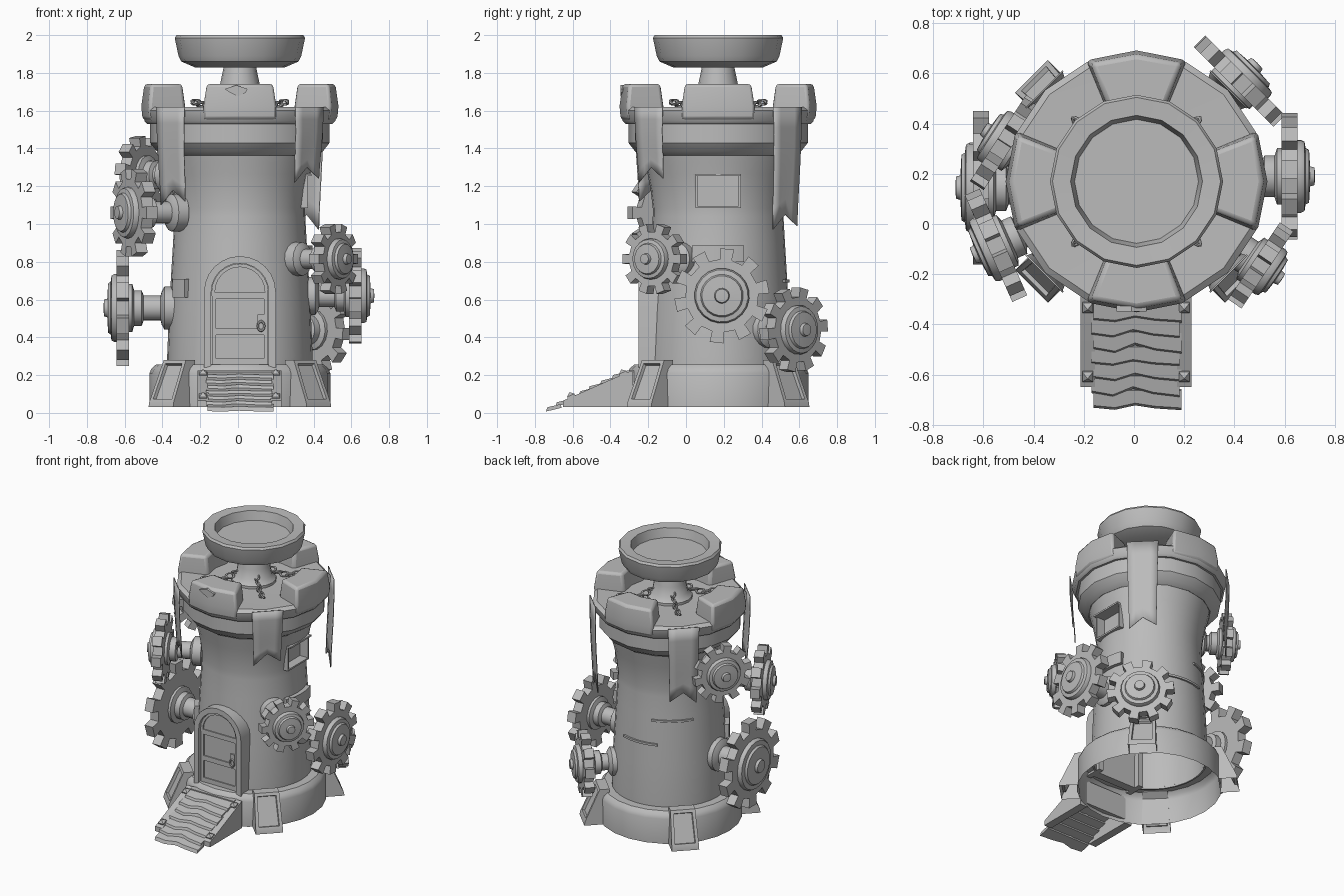
import bpy, bmesh, math
from math import sin, cos, pi, radians
from mathutils import Matrix, Vector

if "Cube" in bpy.data.objects:
    bpy.data.objects.remove(bpy.data.objects["Cube"])

CX, CY = 0.01, 0.17                      # tower axis
T = Matrix.Translation
RX = lambda a: Matrix.Rotation(a, 4, 'X')
RZ = lambda a: Matrix.Rotation(a, 4, 'Z')
AXIS = T((CX, CY, 0))
UPRIGHT = RX(pi / 2)                     # local y -> up, local z -> towards the front

stone = bpy.data.materials.new("grey_stone")
stone.diffuse_color = (0.5, 0.5, 0.5, 1)
stone.use_nodes = True
stone.node_tree.nodes["Principled BSDF"].inputs["Base Color"].default_value = stone.diffuse_color


def finish(name, bm, M, angle=35):
    bmesh.ops.remove_doubles(bm, verts=bm.verts, dist=0.0005)
    bmesh.ops.recalc_face_normals(bm, faces=bm.faces)
    bm.transform(M)
    me = bpy.data.meshes.new(name)
    bm.to_mesh(me)
    bm.free()
    me.materials.append(stone)
    me.shade_smooth()
    me.set_sharp_from_angle(angle=radians(angle))
    ob = bpy.data.objects.new(name, me)
    bpy.context.collection.objects.link(ob)
    return ob


def lathe(name, prof, n=16, M=AXIS, closed=False, arc=None, angle=35):
    """Turn (radius, z) points about local z; arc=(start, end) gives a closed partial ring."""
    bm = bmesh.new()
    a0, a1 = arc or (0, 2 * pi)
    steps = n + 1 if arc else n
    rings = []
    for i in range(steps):
        a = a0 + (a1 - a0) * i / n
        rings.append([bm.verts.new((max(r, 1e-5) * cos(a), max(r, 1e-5) * sin(a), z)) for r, z in prof])
    k = len(prof)
    for i in range(n):
        A, B = rings[i], rings[(i + 1) % steps]
        for j in range(k if closed else k - 1):
            bm.faces.new((A[j], B[j], B[(j + 1) % k], A[(j + 1) % k]))
    if arc:
        bm.faces.new(rings[0])
        bm.faces.new(rings[-1])
    return finish(name, bm, M, angle)


def prism_bm(pts, depth):
    bm = bmesh.new()
    lo = [bm.verts.new((x, y, -depth / 2)) for x, y in pts]
    hi = [bm.verts.new((x, y, depth / 2)) for x, y in pts]
    bm.faces.new(lo[::-1])
    bm.faces.new(hi)
    for i in range(len(pts)):
        j = (i + 1) % len(pts)
        bm.faces.new((lo[i], lo[j], hi[j], hi[i]))
    return bm


def prism(name, pts, depth, M):
    return finish(name, prism_bm(pts, depth), M)


def box(name, c, s, M=Matrix()):
    x, y = s[0] / 2, s[1] / 2
    return prism(name, [(-x, -y), (x, -y), (x, y), (-x, y)], s[2], M @ T(c))


def bevel(ob, w):
    m = ob.modifiers.new("soft_edges", 'BEVEL')
    m.width, m.segments, m.limit_method = w, 2, 'ANGLE'


# ---- tower body, window, base and crown ---------------------------------
# extra rings hug the window so the smooth shading stays clean around it
outer = [(0.385, 0.24), (0.385, 0.3), (0.375, 0.55), (0.354, 0.9), (0.346, 1.04), (0.346, 1.085),
         (0.357, 1.18), (0.373, 1.265), (0.39, 1.33), (0.405, 1.4)]
body = lathe("tower_wall", outer + [(r - 0.012, z) for r, z in outer[::-1]], 32, closed=True)
cutter = box("window_cutter", (0.4, 0, 1.175), (0.3, 0.22, 0.16), AXIS)
cutter.hide_render = True
cutter.hide_set(True)
cut = body.modifiers.new("window", 'BOOLEAN')
cut.object, cut.solver = cutter, 'EXACT'
box("window_back", (0.29, 0, 1.175), (0.01, 0.24, 0.18), AXIS)
for s in (-1, 1):
    box("window_jamb", (0.324, s * 0.115, 1.175), (0.07, 0.012, 0.18), AXIS)
    box("window_ledge", (0.33 + s * 0.005, 0, 1.175 + s * 0.085), (0.08 + s * 0.01, 0.24, 0.012), AXIS)

lathe("base_ring", [(0.479, 0.03), (0.479, 0.21), (0.468, 0.235), (0.445, 0.255), (0.375, 0.255)], 24)
lathe("crown_collar", [(0.39, 1.37), (0.405, 1.362), (0.44, 1.385), (0.475, 1.43), (0.475, 1.54), (0.46, 1.545)])
lathe("crown_floor", [(0.46, 1.53), (0.49, 1.53), (0.505, 1.545), (0.515, 1.6), (0.49, 1.62),
                      (0.34, 1.615), (0, 1.61)])

# merlons on the four sides
for i in range(4):
    bm = bmesh.new()
    layers = []
    for z, ro, ri, h in ((1.55, 0.515, 0.31, 22.5), (1.625, 0.522, 0.31, 22.5), (1.742, 0.505, 0.325, 21)):
        arcs = [(ro, -h), (ro, 0), (ro, h), (ri, h), (ri, 0), (ri, -h)]
        layers.append([bm.verts.new((r * cos(radians(a)), r * sin(radians(a)), z)) for r, a in arcs])
    for A, B in zip(layers, layers[1:]):
        for j in range(6):
            bm.faces.new((A[j], A[(j + 1) % 6], B[(j + 1) % 6], B[j]))
    for L in (layers[0], layers[-1]):
        bm.faces.new((L[0], L[1], L[4], L[5]))
        bm.faces.new((L[1], L[2], L[3], L[4]))
    bevel(finish("merlon", bm, AXIS @ RZ(i * pi / 2)), 0.018)
prism("merlon_chip", [(-0.08, 1.715), (-0.02, 1.735), (0.04, 1.715), (0.03, 1.695), (-0.01, 1.675), (-0.05, 1.695)],
      0.04, T((CX, -0.328, 0)) @ UPRIGHT)

# ---- pedestal, bowl and chains ------------------------------------------
lathe("pedestal", [(0, 1.6), (0.15, 1.6), (0.15, 1.63), (0.12, 1.66), (0.107, 1.73), (0.085, 1.835), (0, 1.835)])
lathe("bowl", [(0, 1.828), (0.235, 1.828), (0.31, 1.86), (0.325, 1.89), (0.345, 1.985), (0.335, 2.0),
               (0.263, 1.995), (0.247, 1.93), (0, 1.93)], angle=40)
ring = [(0.022 + 0.007 * cos(k * pi / 3), 0.007 * sin(k * pi / 3)) for k in range(6)]
for i in range(4):
    for k in range(6):
        t = k / 5
        M = AXIS @ RZ(pi / 4 + i * pi / 2) @ T((0.12 + 0.21 * t, 0, 1.68 - 0.12 * t * (1 - t) - 0.035 * t))
        lathe("chain_link", ring, 10, M @ RX(pi / 4 + (k % 2) * pi / 2) @ Matrix.Diagonal((1.25, 0.8, 1, 1)), True)

# ---- foot buttresses with an inset sloping panel, open underneath -------
for i in range(4):
    bm = prism_bm([(0.465, 0.03), (0.592, 0.03), (0.588, 0.055), (0.487, 0.28), (0.42, 0.28), (0.42, 0.25),
                   (0.465, 0.22)], 0.185)
    for v in bm.verts:
        v.co.z *= 1.01 - 0.4 * v.co.y
    bmesh.ops.recalc_face_normals(bm, faces=bm.faces)
    face = [f for f in bm.faces if f.normal.x > 0.8 and f.calc_area() > 0.02]
    bmesh.ops.inset_region(bm, faces=face, thickness=0.03, depth=0)
    bmesh.ops.inset_region(bm, faces=face, thickness=0.004, depth=-0.018)
    under = [f for f in bm.faces if f.normal.y < -0.9 and f.calc_center_median().y < 0.04]
    bmesh.ops.delete(bm, geom=under, context='FACES')
    finish("foot_buttress", bm, AXIS @ RZ(pi / 4 + i * pi / 2) @ UPRIGHT, 25)

# ---- hanging banners ----------------------------------------------------
for ang, low, side in ((-45, 1.22, 1), (45, 0.97, 1), (135, 1.06, -1), (225, 1.1, 1)):
    bm = bmesh.new()
    rows = []
    for r in range(7):
        t = r / 6
        row = []
        for c, tail in enumerate((0, 0.04, 0.08, 0.05, 0.02)):
            u = (c / 4 - 0.5) * side
            z = 1.62 + (low + tail * t - 1.62) * t
            row.append(bm.verts.new((0.522 - 0.015 * t + 0.004 * sin(t * 5), u * (0.21 - 0.03 * t), z)))
        rows.append(row)
    for A, B in zip(rows, rows[1:]):
        for c in range(4):
            bm.faces.new((A[c], A[c + 1], B[c + 1], B[c]))
    ob = finish("banner", bm, AXIS @ RZ(radians(ang)))
    ob.modifiers.new("cloth", 'SOLIDIFY').thickness = 0.006


# ---- arched door --------------------------------------------------------
def arch(w, foot=0.24, spring=0.64, n=12):
    return [(w, foot)] + [(w * cos(pi * k / n), spring + w * sin(pi * k / n)) for k in range(n + 1)] + [(-w, foot)]


DOOR = T((CX, 0, 0)) @ UPRIGHT
prism("door_frame", arch(0.19) + arch(0.152)[::-1], 0.13, DOOR @ T((0, 0, 0.187)))
prism("door_panel", arch(0.152), 0.06, DOOR @ T((0, 0, 0.192)))
prism("door_arch_trim", arch(0.15, 0.62) + arch(0.132, 0.62)[::-1], 0.012, DOOR @ T((0, 0, 0.226)))
for z in (0.27, 0.43, 0.62):
    box("door_batten", (0, z, 0.225), (0.29, 0.035, 0.01), DOOR)
for s in (-1, 1):
    box("door_stile", (s * 0.137, 0.44, 0.226), (0.02, 0.38, 0.012), DOOR)
box("handle_plate", (0.112, 0.48, 0.232), (0.035, 0.08, 0.012), DOOR)
lathe("door_handle", ring, 12, DOOR @ T((0.112, 0.46, 0.242)) @ Matrix.Diagonal((0.8, 1.1, 1, 1)), True)

# ---- ramp ---------------------------------------------------------------
for x in (-0.185, 0.2):
    prism("ramp_rail", [(0.45, 0.03), (0.82, 0.03), (0.82, 0.065), (0.48, 0.215), (0.45, 0.225)],
          0.058, T((x, CY, 0)) @ RZ(-pi / 2) @ UPRIGHT)
    for y, z in ((-0.605, 0.082), (-0.33, 0.203)):
        lathe("rail_stud", [(0.03, -0.01), (0.03, 0.012), (0, 0.03)], 4,
              T((x, y, z)) @ RX(0.41) @ RZ(pi / 4), angle=20)
box("door_sill", (CX, -0.295, 0.14), (0.35, 0.04, 0.17))
edge = [(-0.175, 0.0), (-0.09, -0.012), (-0.01, 0.014), (0.07, -0.004), (0.175, -0.014)]
for k in range(7):                        # lapped planks with ragged, splayed lower edges
    y = -0.35 - k * 0.058
    front = [(px, py * (0.7 + 0.3 * (k % 3)) - 0.024) for px, py in edge]
    back = [(px, 0.038) for px, py in edge[::-1]]
    bm = prism_bm(front + back, 0.02)
    for v in bm.verts:
        if v.co.z < 0 and v.co.y < 0.02:
            v.co.y -= 0.014
    finish("ramp_plank", bm, T((CX + (-1) ** k * 0.004, y, 0.199 - k * 0.0285)) @ RX(0.24), 20)

# ---- raised stone bands -------------------------------------------------
for a0, a1, z0, z1, r in ((205, 222, 0.61, 0.71, 0.395), (105, 150, 0.86, 0.875, 0.365), (70, 112, 0.69, 0.705, 0.378),
                          (-21, 21, 0.80, 0.885, 0.385)):
    lathe("stone_band", [(0.35, z0), (r, z0), (r, z1), (0.35, z1)], 8, AXIS, True, (radians(a0), radians(a1)))


# ---- gears on axles -----------------------------------------------------
def gear(x, y, z, ang, r, teeth, phase=0.0):
    d = Vector((cos(radians(ang)), sin(radians(ang)), 0))
    M = T((x, y, z)) @ d.to_track_quat('Z', 'Y').to_matrix().to_4x4() @ RZ(phase)
    pts, step = [], 2 * pi / teeth
    for k in range(teeth):
        for f, q in ((-0.25, 0.77), (-0.23, 1), (0.23, 1), (0.25, 0.77)):
            a = (k + f) * step
            pts.append((r * q * cos(a), r * q * sin(a)))
    prism("gear_wheel", pts, 0.065, M)
    lathe("gear_hub", [(0, 0), (0.58 * r, 0), (0.58 * r, 0.045), (0.55 * r, 0.06), (0.45 * r, 0.064), (0.42 * r, 0.078),
                       (0.16 * r, 0.082), (0.14 * r, 0.1), (0, 0.102)], 20, M)
    n = math.hypot(x - CX, y - CY) - 0.34
    a = 0.03 + 0.12 * r
    lathe("gear_axle", [(0, -n), (1.7 * a, -n), (1.7 * a, 0.06 - n), (1.3 * a, 0.075 - n), (a, 0.08 - n),
                        (a, -0.11), (1.4 * a, -0.1), (1.4 * a, -0.06), (1.9 * a, -0.05), (1.9 * a, -0.02),
                        (0, -0.02)], 16, M)


gear(0.505, -0.165, 0.815, -34, 0.187, 10)
gear(0.62, 0.19, 0.62, 0, 0.252, 10, 0.2)
gear(0.42, 0.57, 0.44, 45, 0.225, 10, 0.1)
gear(-0.61, 0.145, 0.555, 180, 0.31, 10, pi / 2)
gear(-0.55, -0.085, 1.06, 204, 0.235, 10)
gear(-0.515, 0.325, 1.26, 147, 0.205, 10, 0.15)
